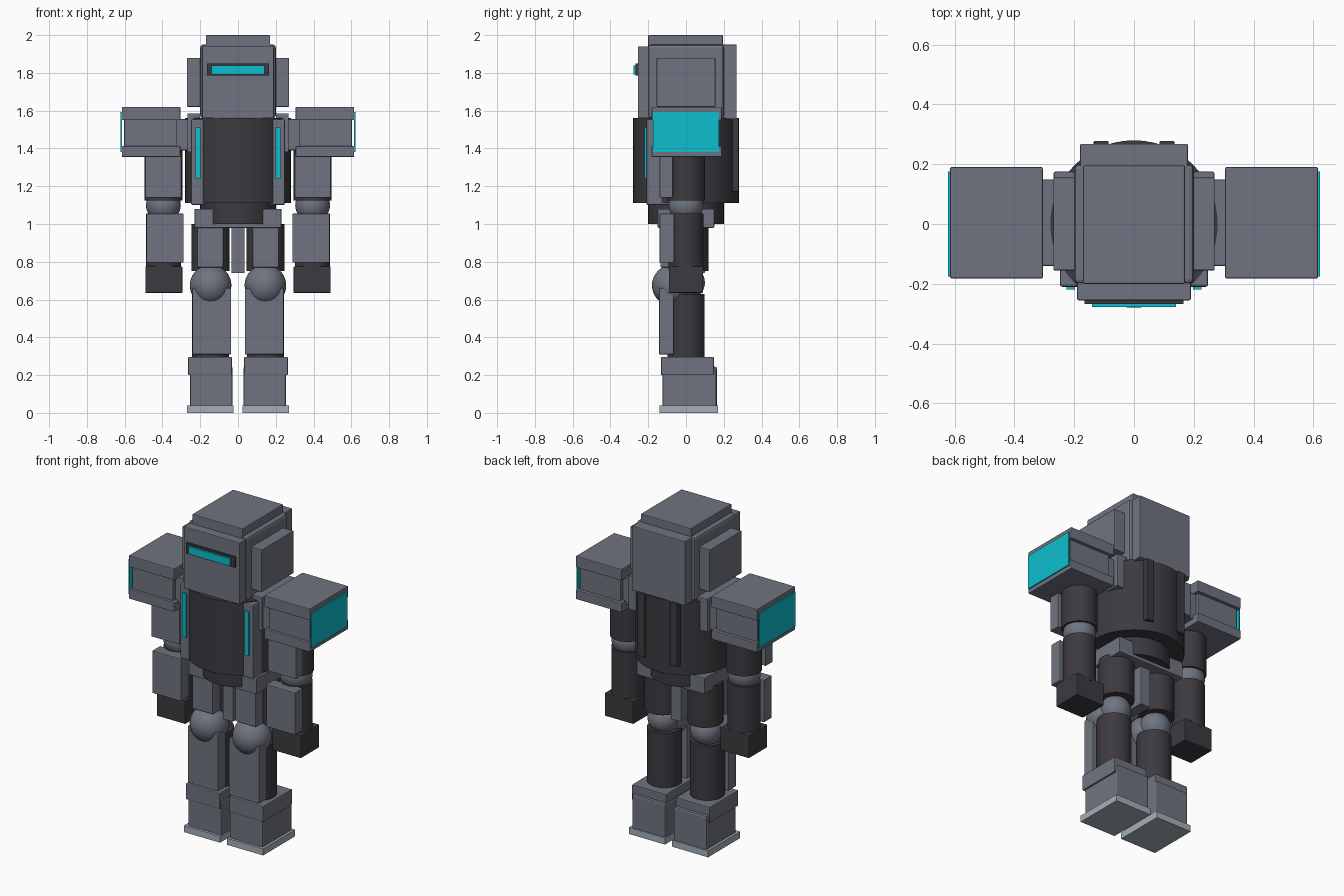
import bpy

cube = bpy.data.objects.get("Cube")
if cube:
    bpy.data.objects.remove(cube, do_unlink=True)


def make_material(name, rgb):
    mat = bpy.data.materials.new(name)
    mat.use_nodes = True
    color = (*rgb, 1)
    mat.diffuse_color = color
    mat.node_tree.nodes["Principled BSDF"].inputs["Base Color"].default_value = color
    return mat


GREY = make_material("armour grey", (0.16, 0.175, 0.215))
DARK = make_material("dark frame", (0.045, 0.042, 0.05))
CYAN = make_material("cyan glow", (0.004, 0.52, 0.62))
PALE = make_material("pale sole", (0.37, 0.43, 0.48))


def finish(name, mat):
    obj = bpy.context.object
    obj.name = name
    obj.data.materials.append(mat)
    return obj


def box(name, mat, x, y, z, bevel=0.004):
    """Box from (low, high) ranges on each axis."""
    bpy.ops.mesh.primitive_cube_add(
        size=1, location=[(r[0] + r[1]) / 2 for r in (x, y, z)])
    obj = bpy.context.object
    obj.scale = [r[1] - r[0] for r in (x, y, z)]
    bpy.ops.object.transform_apply(location=False, rotation=False, scale=True)
    if bevel:
        mod = obj.modifiers.new("soft edges", "BEVEL")
        mod.width = bevel
        mod.segments = 2
    return finish(name, mat)


def cylinder(name, mat, radius, x, y, z):
    bpy.ops.mesh.primitive_cylinder_add(
        vertices=48, radius=radius, depth=z[1] - z[0],
        location=(x, y, (z[0] + z[1]) / 2))
    bpy.ops.object.shade_smooth_by_angle()
    return finish(name, mat)


def ball(name, mat, radius, location):
    bpy.ops.mesh.primitive_uv_sphere_add(
        segments=40, ring_count=20, radius=radius, location=location)
    bpy.ops.object.shade_smooth()
    return finish(name, mat)


# Head
box("head", GREY, (-.2, .2), (-.2, .2), (1.56, 1.95), .015)
box("head_top", GREY, (-.17, .17), (-.2, .195), (1.9, 2.0))
box("face_plate", GREY, (-.19, .19), (-.255, -.18), (1.56, 1.94))
box("head_back_plate", GREY, (-.18, .18), (.18, .268), (1.555, 1.95))
box("visor_frame", DARK, (-.165, .165), (-.267, -.25), (1.785, 1.85), 0)
box("visor", CYAN, (-.14, .14), (-.278, -.26), (1.792, 1.838), 0)

# Torso and hips
cylinder("torso", DARK, .28, 0, 0, (1.11, 1.56))
cylinder("waist", DARK, .2, 0, 0, (1.0, 1.12))
box("belt", GREY, (-.23, .23), (-.15, .15), (.98, 1.08))
box("crotch_plate", GREY, (-.035, .035), (-.1, .1), (.74, 1.0))

# Parts that appear on both sides
for side, sign in (("left", 1), ("right", -1)):
    def span(low, high):
        return (low, high) if sign > 0 else (-high, -low)

    def part(name, mat, x, y, z, bevel=.004):
        return box(f"{side}_{name}", mat, span(*x), y, z, bevel)

    # Ear, chest and back panels
    part("ear", GREY, (.18, .27), (-.155, .155), (1.62, 1.88))
    part("chest_plate", GREY, (.17, .248), (-.21, -.08), (1.1, 1.555), .008)
    part("chest_light", CYAN, (.198, .225), (-.219, -.205), (1.24, 1.51), 0)
    part("back_rib", DARK, (.085, .135), (.2, .278), (1.17, 1.56))
    part("shoulder_mount", GREY, (.2, .268), (-.15, .175), (1.38, 1.585))
    part("shoulder_link", GREY, (.25, .34), (-.14, .148), (1.39, 1.555))

    # Shoulder block
    part("shoulder_top", GREY, (.305, .615), (-.182, .19), (1.55, 1.62))
    part("shoulder_bottom", GREY, (.305, .615), (-.182, .19), (1.355, 1.412))
    part("shoulder_core", GREY, (.325, .603), (-.165, .17), (1.4, 1.56))
    part("shoulder_light", CYAN, (.614, .622), (-.175, .175), (1.38, 1.592), 0)

    # Arm
    arm_x = sign * .395
    cylinder(f"{side}_upper_arm", DARK, .1, arm_x, 0, (1.125, 1.4))
    part("upper_arm_plate", GREY, (.3, .492), (-.14, -.07), (1.14, 1.36))
    ball(f"{side}_elbow", GREY, .092, (arm_x, 0, 1.1))
    cylinder(f"{side}_forearm", DARK, .092, arm_x, 0, (.76, 1.055))
    part("forearm_plate", GREY, (.288, .485), (-.14, -.063), (.795, 1.055))
    part("hand", DARK, (.295, .49), (-.09, .09), (.635, .775))

    # Leg
    leg_x = sign * .145
    cylinder(f"{side}_thigh", DARK, .1, leg_x, .02, (.75, 1.0))
    part("thigh_plate", GREY, (.077, .215), (-.135, -.06), (.77, .98))
    ball(f"{side}_knee_joint", GREY, .09, (leg_x, .01, .69))
    ball(f"{side}_knee_cap", GREY, .11, (leg_x, -.07, .675))
    cylinder(f"{side}_calf", DARK, .098, leg_x, 0, (.29, .63))
    part("shin_plate", GREY, (.037, .242), (-.142, -.065), (.31, .66))

    # Foot
    part("foot", GREY, (.028, .254), (-.125, .163), (.03, .245), .01)
    part("ankle_guard", GREY, (.033, .264), (-.132, .147), (.2, .296))
    part("sole", PALE, (.024, .269), (-.14, .17), (0, .04), 0)
